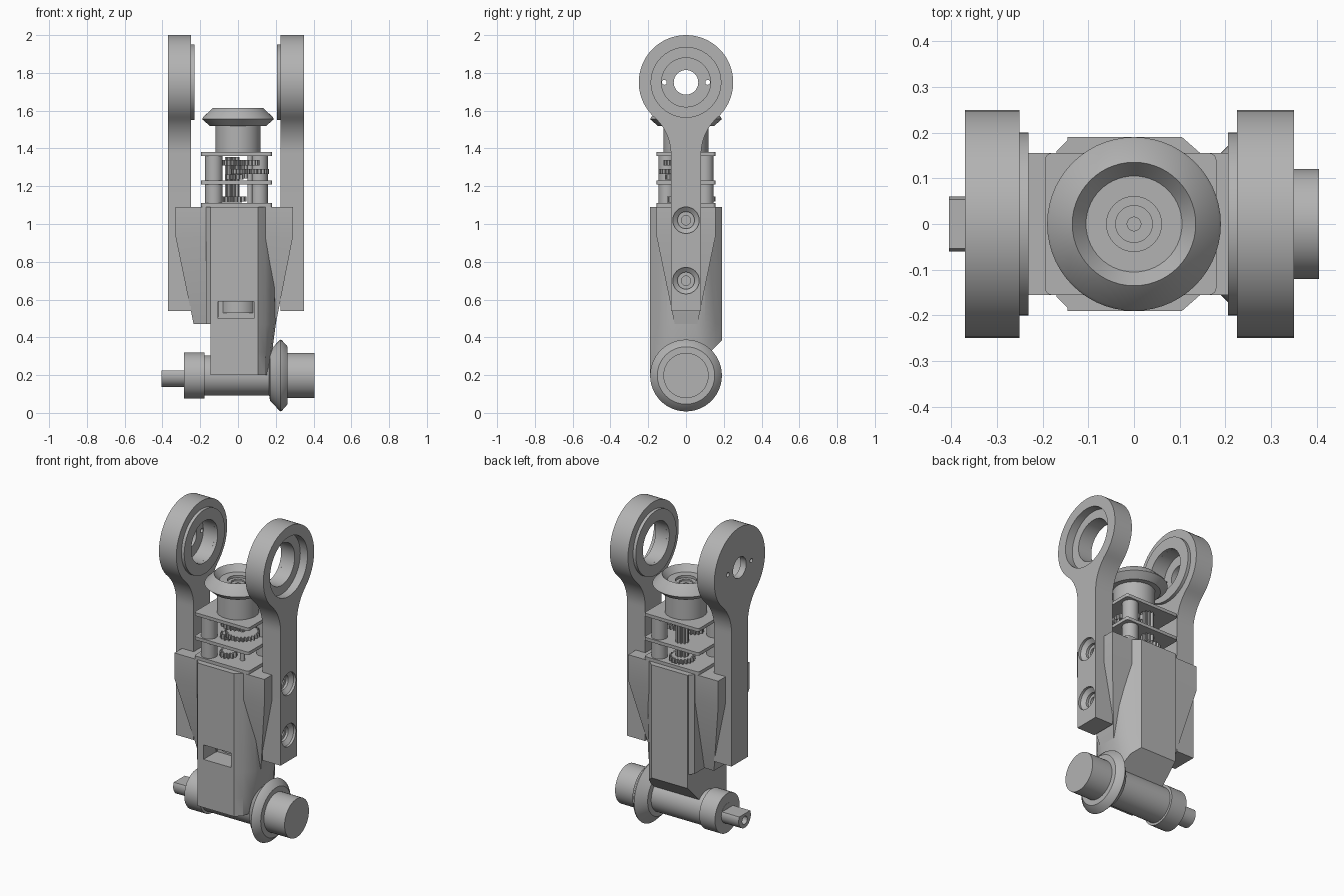
import bpy, bmesh
from math import sin, cos, pi, atan2
from mathutils import Vector

cube = bpy.data.objects.get("Cube")
if cube:
    bpy.data.objects.remove(cube, do_unlink=True)

COLOUR = (0.45, 0.45, 0.45, 1)
grey = bpy.data.materials.new("machined grey")
grey.use_nodes = True
grey.diffuse_color = COLOUR
grey.node_tree.nodes["Principled BSDF"].inputs["Base Color"].default_value = COLOUR


def activate(ob):
    bpy.ops.object.select_all(action="DESELECT")
    ob.select_set(True)
    bpy.context.view_layer.objects.active = ob


def loft(name, rings):
    """Skin a list of equal-length closed rings and cap both ends."""
    bm = bmesh.new()
    loops = [[bm.verts.new(p) for p in ring] for ring in rings]
    n = len(loops[0])
    for a, b in zip(loops, loops[1:]):
        for i in range(n):
            j = (i + 1) % n
            bm.faces.new((a[i], a[j], b[j], b[i]))
    bm.faces.new(loops[0])
    bm.faces.new(loops[-1])
    bmesh.ops.remove_doubles(bm, verts=bm.verts, dist=1e-5)
    bmesh.ops.dissolve_degenerate(bm, edges=bm.edges, dist=1e-6)
    bmesh.ops.recalc_face_normals(bm, faces=bm.faces)
    mesh = bpy.data.meshes.new(name)
    bm.to_mesh(mesh)
    bm.free()
    ob = bpy.data.objects.new(name, mesh)
    bpy.context.collection.objects.link(ob)
    mesh.materials.append(grey)
    activate(ob)
    bpy.ops.object.shade_smooth_by_angle(angle=0.5)
    return ob


def lathe(name, profile, axis="Z", at=(0, 0, 0), segs=56):
    """Turn (radius, position) pairs about an axis through a point."""
    at = Vector(at)

    def point(r, h, t):
        u, v = r * cos(t), r * sin(t)
        return at + Vector((h, u, v) if axis == "X" else (u, v, h))
    return loft(name, [[point(r, h, 2 * pi * i / segs) for i in range(segs)]
                       for r, h in profile])


def rod(name, r, a, b, axis="Z", at=(0, 0, 0), segs=40):
    return lathe(name, [(r, a), (r, b)], axis, at, segs)


def box(name, x, y, z):
    return loft(name, [[(i, y[0], k), (i, y[1], k), (i, y[1], m), (i, y[0], m)]
                       for i, k, m in [(x[0], *z), (x[1], *z)]])


def cut(target, *cutters):
    for cutter in cutters:
        activate(target)
        mod = target.modifiers.new("cut", "BOOLEAN")
        mod.operation = "DIFFERENCE"
        mod.solver = "EXACT"
        mod.object = cutter
        bpy.ops.object.modifier_apply(modifier=mod.name)
        bpy.data.objects.remove(cutter, do_unlink=True)
    bpy.ops.object.shade_smooth_by_angle(angle=0.5)


# Fork arms: round eye blended into a straight stem
EYE, R, STEM, FILLET, FZ = 1.75, 0.25, 0.08, 0.26, 1.37


def arm_outline():
    half = [(STEM, 0.54)]
    join = atan2(EYE - FZ, -(STEM + FILLET))
    for i in range(11):
        t = pi + (join - pi) * i / 10
        half.append((STEM + FILLET + FILLET * cos(t), FZ + FILLET * sin(t)))
    start = join - pi
    for i in range(1, 25):
        t = start + (pi / 2 - start) * i / 24
        half.append((R * cos(t), EYE + R * sin(t)))
    return half + [(-y, z) for y, z in reversed(half[:-1])]


def arm(name, x0, x1):
    return loft(name, [[(x, y, z) for y, z in arm_outline()] for x in (x0, x1)])


def hole(r, a, b, y=0, z=EYE):
    return rod("cutter", r, a, b, "X", (0, y, z))


def eye_boss(name, x0, x1, r_in=0.13):
    return lathe(name, [(r_in, x0), (0.2, x0), (0.2, x1), (r_in, x1), (r_in, x0)],
                 "X", (0, 0, EYE))


def ring_only(ob):
    """Drop the end discs so that the turned ring stays open."""
    bm = bmesh.new()
    bm.from_mesh(ob.data)
    bmesh.ops.delete(bm, geom=[f for f in bm.faces if len(f.verts) > 4],
                     context="FACES_ONLY")
    bmesh.ops.recalc_face_normals(bm, faces=bm.faces)
    bm.to_mesh(ob.data)
    bm.free()


left_arm = arm("left_arm", 0.225, 0.35)
cut(left_arm, hole(0.13, 0.2, 0.4), hole(0.185, 0.3, 0.4))
for z in (1.02, 0.7):
    cut(left_arm, lathe("cutter", [(0.025, 0.26), (0.025, 0.3), (0.045, 0.3),
                                   (0.045, 0.315), (0.07, 0.335), (0.07, 0.4)],
                        "X", (0, 0, z), 32))
right_arm = arm("right_arm", -0.37, -0.25)
cut(right_arm, hole(0.13, -0.33, -0.2), hole(0.065, -0.4, -0.2),
    hole(0.013, -0.4, -0.2, 0.115), hole(0.013, -0.4, -0.2, -0.115))
ring_only(eye_boss("left_eye_boss", 0.206, 0.225))
ring_only(eye_boss("right_eye_boss", -0.25, -0.231))

# Main housing: flat front and back, rounded toward the bevel gear
def section(z, right, corner):
    half = [(-0.145, 0.19), (0.105, 0.19), (corner, 0.155),
            (right - 0.01, 0.1), (right, 0.05)]
    pts = half + [(x, -y) for x, y in reversed(half)]
    return [(x, y, z) for x, y in pts]


housing = loft("housing", [section(0.2, 0.165, 0.142), section(0.32, 0.18, 0.145),
                           section(0.47, 0.2, 0.145), section(1.09, 0.21, 0.145)])
slope = loft("cutter", [[(x, 0, 0.195), (x, 0.3, 0.495), (x, 0.3, 0), (x, 0, 0)]
                        for x in (-0.4, 0.4)])
cut(housing, slope, box("cutter", (-0.105, 0.085), (-0.3, -0.06), (0.5, 0.59)))
rod("motor_can", 0.1, 0.53, 1.0)

# Tapered wings that hold the arms, and the corner rail beside the front panel
for name, inner, top, low in (("left_wing", 0.1, 0.29, 0.2),
                              ("right_wing", -0.1, -0.33, -0.235)):
    loft(name, [[(inner, -y, z), (x, -y, z), (x, y, z), (inner, y, z)]
                for x, y, z in ((top, 0.155, 1.09), (top, 0.155, 0.93),
                                (low, 0.06, 0.47))])
loft("corner_rail", [[(-0.169, -0.16, z), (-0.14, -0.189, z),
                      (-0.14, 0.189, z), (-0.169, 0.16, z)] for z in (0.47, 1.09)])

# Gearbox plates with rounded corners
def plate(name, z0, z1):
    pts = []
    for k, (x, y) in enumerate(((0.165, 0.14), (-0.18, 0.14),
                                (-0.18, -0.14), (0.165, -0.14))):
        for i in range(5):
            t = pi / 2 * (k + i / 4)
            pts.append((x + 0.015 * cos(t), y + 0.015 * sin(t)))
    return loft(name, [[(x, y, z) for x, y in pts] for z in (z0, z1)])


plate("lower_plate", 1.09, 1.11)
plate("middle_plate", 1.21, 1.23)
plate("upper_plate", 1.36, 1.38)

# Spacer posts
for x, y in ((-0.128, -0.1), (0.112, 0.1)):
    rod("spacer_post", 0.046, 1.11, 1.21, at=(x, y, 0))
    rod("spacer_post", 0.046, 1.23, 1.36, at=(x, y, 0))


# Spur gears and pinions
def spur(name, x, y, r, z0, z1, teeth):
    pts = []
    for i in range(teeth * 4):
        t = 2 * pi * i / (teeth * 4)
        rad = r if i % 4 < 2 else r - 0.016
        pts.append((x + rad * cos(t), y + rad * sin(t)))
    return loft(name, [[(a, b, z) for a, b in pts] for z in (z0, z1)])


spur("upper_gear", 0.015, -0.02, 0.1, 1.31, 1.34, 26)
spur("upper_pinion", 0.015, -0.02, 0.04, 1.24, 1.31, 10)
spur("middle_gear", 0.063, -0.045, 0.1, 1.265, 1.29, 26)
spur("middle_pinion", -0.02, -0.06, 0.05, 1.235, 1.262, 12)
spur("input_gear", -0.03, 0.08, 0.075, 1.12, 1.145, 20)
spur("input_pinion", -0.03, 0.08, 0.038, 1.145, 1.355, 10)
spur("motor_pinion", -0.03, -0.05, 0.05, 1.115, 1.145, 12)
rod("gear_spindle", 0.014, 1.1, 1.36, at=(0.063, -0.045, 0), segs=16)

# Output hub and cupped bevel gear on top
rod("output_hub", 0.12, 1.38, 1.54)
lathe("output_bevel_gear", [(0, 1.52), (0.15, 1.52), (0.19, 1.555), (0.185, 1.565),
                            (0.135, 1.613), (0.105, 1.575), (0.06, 1.575),
                            (0.06, 1.56), (0.04, 1.56), (0.04, 1.55),
                            (0.015, 1.55), (0.015, 1.53), (0, 1.53)])

# Cross shaft with collar, bevel gear, hub and flatted drive end
AXLE = (0, 0, 0.198)
rod("cross_shaft", 0.107, -0.18, 0.17, "X", AXLE)
rod("shaft_collar", 0.122, -0.285, -0.177, "X", AXLE)
lathe("shaft_bevel_gear", [(0.105, 0.165), (0.135, 0.17), (0.19, 0.224),
                           (0.187, 0.232), (0.152, 0.263), (0.1, 0.263)], "X", AXLE)
rod("shaft_hub", 0.12, 0.255, 0.405, "X", AXLE)
drive_end = rod("drive_end", 0.06, -0.405, -0.28, "X", AXLE)
cut(drive_end, box("cutter", (-0.5, -0.286), (-0.2, 0.2), (0.225, 0.4)),
    rod("cutter", 0.025, -0.5, -0.34, "X", (0, 0, 0.185)))
